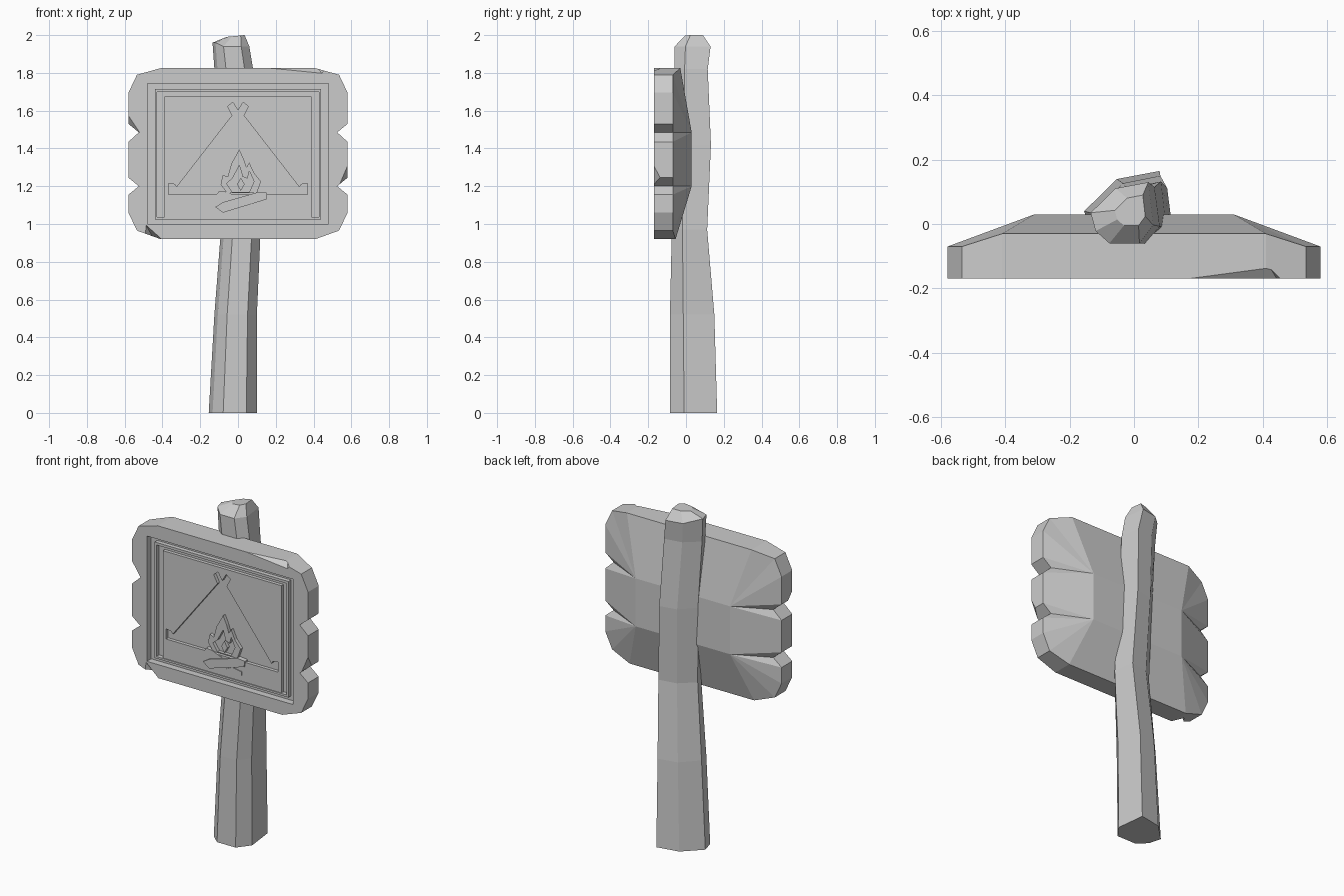
import bpy, bmesh, math
from mathutils import Matrix, Vector

if "Cube" in bpy.data.objects:
    bpy.data.objects.remove(bpy.data.objects["Cube"], do_unlink=True)

GREY = (0.6, 0.6, 0.6, 1)
wood = bpy.data.materials.new("plain grey")
wood.diffuse_color = GREY
wood.use_nodes = True
wood.node_tree.nodes["Principled BSDF"].inputs["Base Color"].default_value = GREY


def add_object(name, data):
    obj = bpy.data.objects.new(name, data)
    bpy.context.collection.objects.link(obj)
    data.materials.append(wood)
    return obj


def from_bmesh(name, bm):
    bmesh.ops.recalc_face_normals(bm, faces=bm.faces)
    mesh = bpy.data.meshes.new(name)
    bm.to_mesh(mesh)
    bm.free()
    return add_object(name, mesh)


def baked(obj):
    dg = bpy.context.evaluated_depsgraph_get()
    return bpy.data.meshes.new_from_object(obj.evaluated_get(dg))


def plate(name, outlines, front, back):
    """Flat plate facing -y; outlines inside outlines become holes, then islands."""
    curve = bpy.data.curves.new(name, "CURVE")
    curve.dimensions, curve.fill_mode = "2D", "BOTH"
    curve.extrude = (back - front) / 2
    for pts in outlines:
        s = curve.splines.new("POLY")
        s.points.add(len(pts) - 1)
        for p, (x, z) in zip(s.points, pts):
            p.co = (x, z, 0, 1)
        s.use_cyclic_u = True
    tmp = add_object(name + "_curve", curve)
    mesh = baked(tmp)
    bpy.data.objects.remove(tmp, do_unlink=True)
    mesh.transform(Matrix.Translation((0, (front + back) / 2, 0)) @ Matrix.Rotation(math.pi / 2, 4, "X"))
    mesh.materials.clear()
    for poly in mesh.polygons:
        poly.use_smooth = False
    return add_object(name, mesh)


def rect(w, bottom, top):
    return [(-w, bottom), (w, bottom), (w, top), (-w, top)]


# Post: one crooked section stretched to a bounding box at each height
SECTION = [(.08, .2), (.3, 0), (.78, 0), (1, .3), (.92, 1), (.4, .9), (0, .5)]
LEVELS = [  # z, x range, y range
    (0, -.155, .1, -.085, .165), (.52, -.125, .1, -.085, .15),
    (.97, -.09, .12, -.075, .112), (1.42, -.1, .1, -.07, .132),
    (1.82, -.125, .08, -.06, .115), (1.94, -.135, .06, -.06, .13),
    (1.99, -.06, .035, -.005, .09)]
bm = bmesh.new()
rings = [[bm.verts.new((x0 + u * (x1 - x0), y0 + v * (y1 - y0), z)) for u, v in SECTION]
         for z, x0, x1, y0, y1 in LEVELS]
n = len(SECTION)
for a, b in zip(rings, rings[1:]):
    for i in range(n):
        j = (i + 1) % n
        bm.faces.new((a[i], a[j], b[j], b[i]))
bm.faces.new(rings[0])
bm.faces.new(rings[-1])
# tilt the cap so that the peak is at the back right
for v in rings[-1]:
    v.co.z += .1 * v.co.x
top = max(v.co.z for v in rings[-1])
for v in rings[-1]:
    v.co.z += 2 - top
rings[-2][0].co.z += .02
rings[-2][6].co.z += .02
from_bmesh("post", bm)

# Board: notched outline with a bulging back; x, z, back y, upper or lower hub
FRONT, RIM, EDGE = -.17, -.07, -.03
SIDE = [(.41, .92, -.055, 0), (.535, .965, RIM, 0), (.58, 1.06, RIM, 0), (.58, 1.155, RIM, 0),
        (.525, 1.2, RIM, 0), (.58, 1.245, RIM, 0), (.58, 1.435, RIM, 1), (.525, 1.485, RIM, 1),
        (.58, 1.53, RIM, 1), (.58, 1.695, RIM, 1), (.535, 1.79, RIM, 1), (.41, 1.825, EDGE, 1)]
loop = SIDE + [(-x, z, y, 3 - h) for x, z, y, h in reversed(SIDE)]
bm = bmesh.new()
hubs = [bm.verts.new((x, .03, z)) for x, z in ((.31, 1.2), (.31, 1.485), (-.31, 1.485), (-.31, 1.2))]
fr = [bm.verts.new((x, FRONT, z)) for x, z, y, h in loop]
bk = [bm.verts.new((x, y, z)) for x, z, y, h in loop]
for i in range(len(loop)):
    j = (i + 1) % len(loop)
    bm.faces.new((fr[i], fr[j], bk[j], bk[i]))
    a, b = hubs[loop[i][3]], hubs[loop[j][3]]
    bm.faces.new((bk[i], bk[j], a) if a == b else (bk[i], bk[j], b, a))
bm.faces.new(hubs)
bm.faces.new(fr)
board = from_bmesh("board", bm)

# Recess and chipped corners cut out of the board
cutters = [plate("recess_cutter", [rect(.48, 1.0, 1.745)], -.25, -.13)]
CHIPS = [
    [(.12, -.17, 1.83), (.42, -.13, 1.83), (.48, -.18, 1.83), (.45, -.18, 1.79)],
    [(-.59, -.18, 1.6), (-.59, -.1, 1.51), (-.51, -.18, 1.48), (-.62, -.2, 1.48)],
    [(.59, -.18, 1.35), (.59, -.1, 1.2), (.53, -.18, 1.21), (.62, -.2, 1.2)],
    [(-.49, -.175, 1.0), (-.39, -.175, .91), (-.44, -.1, .91), (-.5, -.18, .91)]]
for pts in CHIPS:
    bm = bmesh.new()
    bmesh.ops.convex_hull(bm, input=[bm.verts.new(p) for p in pts])
    cutters.append(from_bmesh("chip_cutter", bm))
for c in cutters:
    mod = board.modifiers.new("cut", "BOOLEAN")
    mod.object, mod.operation, mod.solver = c, "DIFFERENCE", "EXACT"
bpy.context.view_layer.update()
cut_mesh = baked(board)
board.modifiers.clear()
board.data = cut_mesh
for c in cutters:
    bpy.data.objects.remove(c, do_unlink=True)

# Thin raised border around the panel
plate("panel_border", [rect(.44, 1.025, 1.715), rect(.428, 1.037, 1.7)], -.155, -.125)

# Panel with the sunken tent and the flame standing inside it
right_half = [(0, 1.6), (.027, 1.645), (.055, 1.622), (.03, 1.575), (.325, 1.195),
              (.335, 1.21), (.368, 1.215), (.368, 1.155), (.32, 1.155)]
tent = right_half + [(-x, z) for x, z in reversed(right_half[1:])]
flame = [(-.06, 1.165), (-.092, 1.21), (-.08, 1.26), (-.055, 1.25), (-.035, 1.32), (.007, 1.395),
         (.03, 1.345), (.045, 1.3), (.06, 1.325), (.085, 1.27), (.122, 1.225), (.1, 1.165)]
hollow = [(-.03, 1.17), (-.06, 1.215), (-.03, 1.24), (.007, 1.31), (.025, 1.25), (.05, 1.24),
          (.06, 1.28), (.085, 1.225), (.06, 1.17)]
ember = [(.015, 1.175), (-.005, 1.21), (.015, 1.245), (.035, 1.21)]
plate("panel", [rect(.39, 1.037, 1.675), tent, flame, hollow, ember], -.15, -.125)

# Crossed logs under the flame
plate("rising_log", [[(-.08, 1.06), (-.12, 1.09), (-.08, 1.115), (.11, 1.17), (.155, 1.165),
                      (.15, 1.13)]], -.158, -.125)
plate("falling_log_upper", [[(-.115, 1.155), (-.1, 1.175), (-.06, 1.17), (.0, 1.145),
                             (-.06, 1.125), (-.11, 1.135)]], -.155, -.125)
plate("falling_log_lower", [[(.03, 1.085), (.07, 1.105), (.13, 1.095), (.13, 1.07),
                             (.09, 1.062)]], -.155, -.125)
